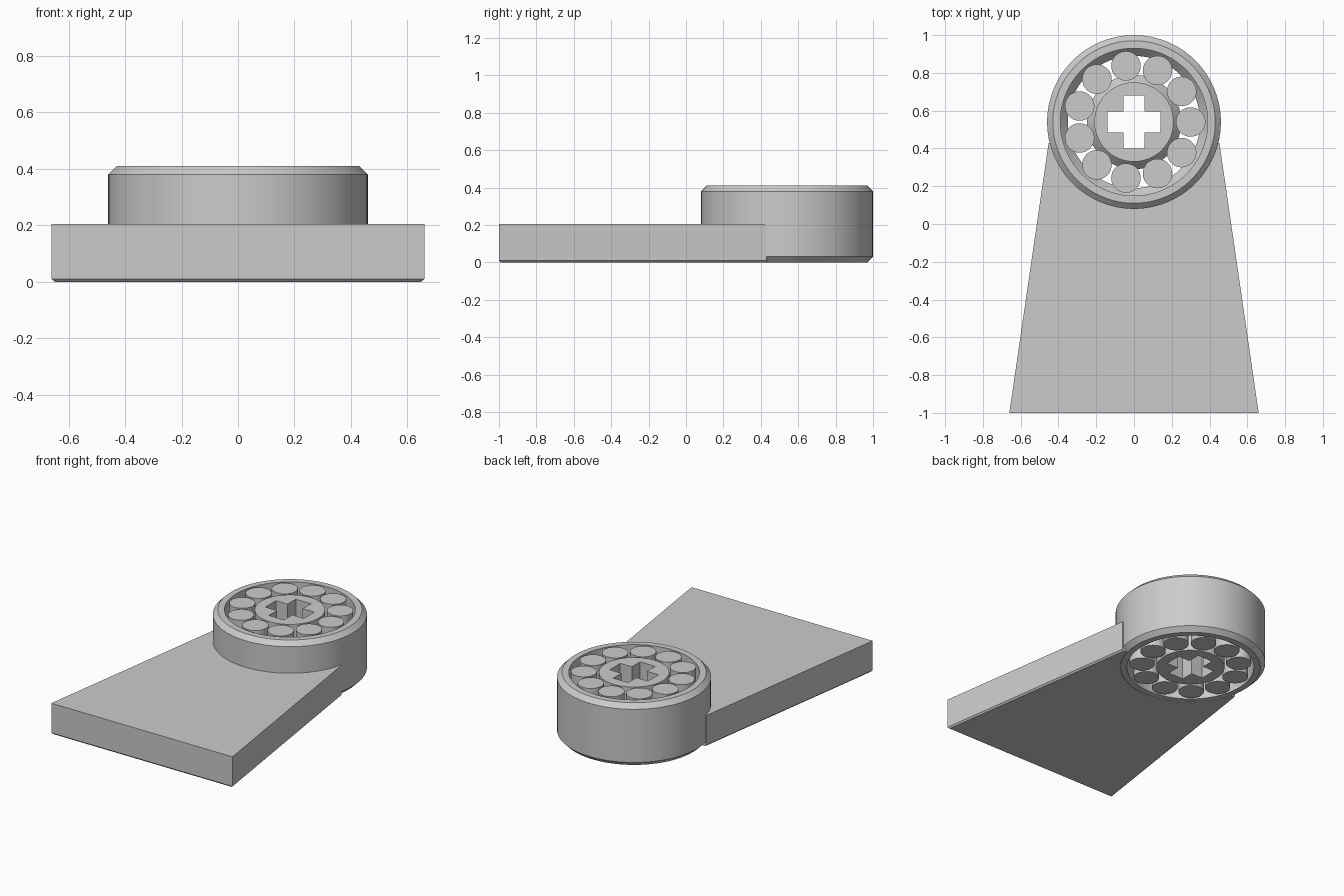
import bpy, bmesh
from math import sin, cos, pi, tau, atan2, sqrt

if "Cube" in bpy.data.objects:
    bpy.data.objects.remove(bpy.data.objects["Cube"])

# One plain grey plastic
grey = bpy.data.materials.new("grey_plastic")
grey.use_nodes = True
colour = (0.6, 0.6, 0.6, 1)
grey.diffuse_color = colour
grey.node_tree.nodes["Principled BSDF"].inputs["Base Color"].default_value = colour

CY = 0.54            # bearing centre along y
H = 0.41             # bearing height
R = 0.46             # outer radius
PLATE_H = 0.205
LOW, HIGH = 0.13, 0.175   # start and end of the roller taper


def finish(name, bm, location=(0, 0, 0), smooth=True):
    bmesh.ops.recalc_face_normals(bm, faces=bm.faces)
    mesh = bpy.data.meshes.new(name)
    bm.to_mesh(mesh)
    bm.free()
    mesh.materials.append(grey)
    obj = bpy.data.objects.new(name, mesh)
    obj.location = location
    bpy.context.collection.objects.link(obj)
    if smooth:
        bpy.ops.object.select_all(action='DESELECT')
        bpy.context.view_layer.objects.active = obj
        obj.select_set(True)
        bpy.ops.object.shade_smooth_by_angle(angle=pi / 8)
    return obj


def lathe(name, profile, segments, location, closed=False):
    """Spin (radius, z) points; open profiles are capped at both ends."""
    bm = bmesh.new()
    rings = [[bm.verts.new((r * cos(tau * i / segments), r * sin(tau * i / segments), z))
              for i in range(segments)] for r, z in profile]
    pairs = list(zip(rings, rings[1:]))
    if closed:
        pairs.append((rings[-1], rings[0]))
    else:
        bm.faces.new(rings[0])
        bm.faces.new(rings[-1])
    for a, b in pairs:
        for i in range(segments):
            j = (i + 1) % segments
            bm.faces.new((a[i], a[j], b[j], b[i]))
    return finish(name, bm, location)


def waisted(end, middle):
    """Straight ends tapering to a different radius at mid height."""
    return [(end, 0), (end, LOW), (middle, HIGH),
            (middle, H - HIGH), (end, H - LOW), (end, H)]


def prism(bm, outline, z0, z1):
    base = bm.faces.new([bm.verts.new((x, y, z0)) for x, y in outline])
    top = bmesh.ops.extrude_face_region(bm, geom=[base])["geom"]
    bmesh.ops.translate(bm, vec=(0, 0, z1 - z0),
                        verts=[v for v in top if isinstance(v, bmesh.types.BMVert)])


# Outer race with chamfered rims and a ridged bore
rim = [(R - 0.03, H), (R, H - 0.03), (R, 0.03), (R - 0.03, 0)]
lathe("outer_race", rim + waisted(0.39, 0.35), 96, (0, CY, 0), closed=True)

# Rollers
COUNT = 11
for k in range(COUNT):
    a = tau * k / COUNT
    lathe(f"roller_{k + 1}", waisted(0.078, 0.042), 40,
          (0.3 * cos(a), CY + 0.3 * sin(a), 0))

# Inner race with a cross shaped through hole
core = lathe("inner_race", waisted(0.21, 0.25), 72, (0, CY, 0))
ARM, HALF = 0.14, 0.055
quarter = [(ARM, -HALF), (ARM, HALF), (HALF, HALF)]
cross = []
for k in range(4):
    c, s = round(cos(k * pi / 2)), round(sin(k * pi / 2))
    cross += [(x * c - y * s, x * s + y * c) for x, y in quarter]
bm = bmesh.new()
prism(bm, cross, -0.1, H + 0.1)
cutter = finish("cross_cutter", bm, (0, CY, 0), smooth=False)
cutter.hide_render = True
cut = core.modifiers.new("cross_hole", 'BOOLEAN')
cut.operation = 'DIFFERENCE'
cut.solver = 'EXACT'
cut.object = cutter
bpy.context.view_layer.objects.active = core
bpy.ops.object.modifier_apply(modifier=cut.name)
bpy.data.objects.remove(cutter)

# Tapered arm, hollowed at the back to wrap round the outer race
END_Y, INNER = 0.43, 0.432
drop = END_Y - CY
start = atan2(drop, sqrt(INNER ** 2 - drop ** 2))
outline = [(-0.66, -1), (0.66, -1), (0.452, END_Y)]
STEPS = 40
for i in range(STEPS + 1):
    a = start - (pi + 2 * start) * i / STEPS
    outline.append((INNER * cos(a), CY + INNER * sin(a)))
outline.append((-0.452, END_Y))
bm = bmesh.new()
prism(bm, outline, 0, PLATE_H)
# small bevel round the front and side bottom edges
edges = [e for e in bm.edges if all(v.co.z < 0.001 for v in e.verts)
         and any(v.co.y < -0.9 for v in e.verts)]
bmesh.ops.bevel(bm, geom=edges, offset=0.01, segments=1, affect='EDGES')
finish("tapered_arm", bm, smooth=False)
